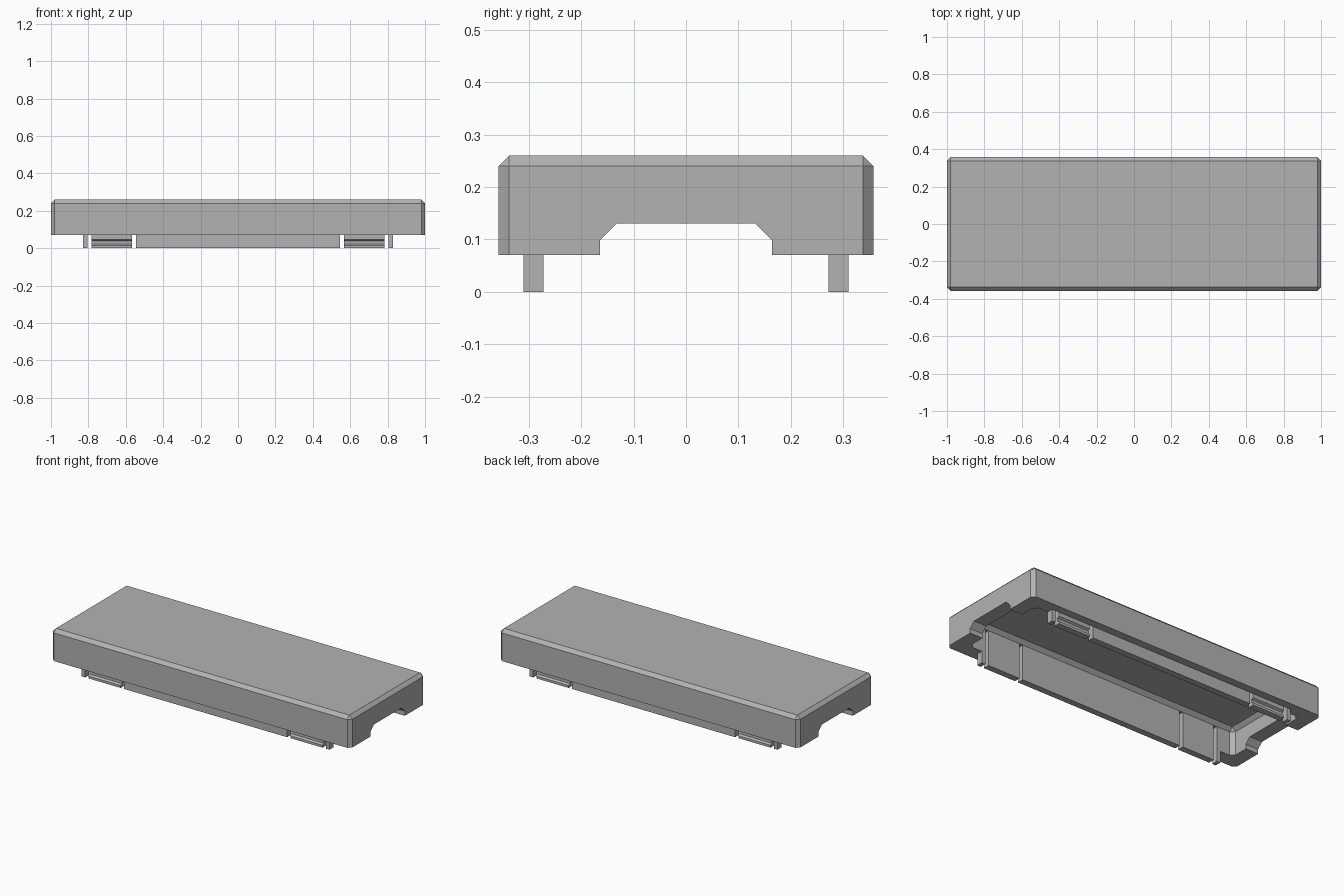
import bpy
import bmesh

default = bpy.data.objects.get("Cube")
if default:
    bpy.data.objects.remove(default, do_unlink=True)

grey = bpy.data.materials.new("mid grey plastic")
grey.use_nodes = True
COLOR = (0.45, 0.45, 0.45, 1)
grey.diffuse_color = COLOR
grey.node_tree.nodes["Principled BSDF"].inputs["Base Color"].default_value = COLOR


def hull(name, points):
    """Convex solid around the given points."""
    bm = bmesh.new()
    for p in points:
        bm.verts.new(p)
    res = bmesh.ops.convex_hull(bm, input=bm.verts)
    loose = {g for g in res["geom_interior"] + res["geom_unused"]
             if isinstance(g, bmesh.types.BMVert)}
    bmesh.ops.delete(bm, geom=list(loose), context='VERTS')
    bmesh.ops.dissolve_limit(bm, angle_limit=0.01, verts=bm.verts, edges=bm.edges)
    bmesh.ops.recalc_face_normals(bm, faces=bm.faces)
    mesh = bpy.data.meshes.new(name)
    bm.to_mesh(mesh)
    bm.free()
    mesh.materials.append(grey)
    obj = bpy.data.objects.new(name, mesh)
    bpy.context.collection.objects.link(obj)
    return obj


def bevelled_block(name, hx, hy, bottom, top, c):
    """Block with chamfered upright corners and chamfered top edge."""
    pts = []
    for sx in (-1, 1):
        for sy in (-1, 1):
            for z in (bottom, top - c):
                pts += [(sx * hx, sy * (hy - c), z), (sx * (hx - c), sy * hy, z)]
            pts.append((sx * (hx - c), sy * (hy - c), top))
    return hull(name, pts)


def extrude_x(name, profile, x0, x1):
    """Solid from a convex (y, z) profile run along x."""
    return hull(name, [(x, y, z) for x in (x0, x1) for y, z in profile])


def rect(y0, y1, z0, z1):
    return [(y0, z0), (y1, z0), (y1, z1), (y0, z1)]


def combine(target, tool, operation):
    mod = target.modifiers.new(operation, 'BOOLEAN')
    mod.operation = operation
    mod.solver = 'EXACT'
    mod.object = tool
    graph = bpy.context.evaluated_depsgraph_get()
    mesh = bpy.data.meshes.new_from_object(target.evaluated_get(graph))
    target.modifiers.clear()
    target.data = mesh
    bpy.data.objects.remove(tool, do_unlink=True)


# Outer shell
lid = bevelled_block("lid", 1, 0.357, 0.07, 0.26, 0.02)

# Locating lips along both long sides
for s in (-1, 1):
    combine(lid, extrude_x("lip", rect(s * 0.25, s * 0.31, 0, 0.12), -0.828, 0.828), 'UNION')

# Hollow underside
combine(lid, bevelled_block("cavity", 0.915, 0.272, -0.1, 0.235, 0.022), 'DIFFERENCE')

# Chamfered opening through both ends
opening = [(-0.164, 0), (-0.164, 0.098), (-0.132, 0.13),
           (0.132, 0.13), (0.164, 0.098), (0.164, 0)]
combine(lid, extrude_x("end_opening", opening, -1.2, 1.2), 'DIFFERENCE')

# Slots that free the snap tabs, and the catch groove on each tab
for sy in (-1, 1):
    groove = [(sy * 0.32, 0.008), (sy * 0.32, 0.052),
              (sy * 0.298, 0.038), (sy * 0.298, 0.022)]
    for sx in (-1, 1):
        for a, b in ((0.545, 0.567), (0.782, 0.804)):
            slot = extrude_x("slot", rect(sy * 0.26, sy * 0.3105, -0.05, 0.213), sx * a, sx * b)
            combine(lid, slot, 'DIFFERENCE')
        combine(lid, extrude_x("groove", groove, sx * 0.56, sx * 0.79), 'DIFFERENCE')

for poly in lid.data.polygons:
    poly.use_smooth = False
